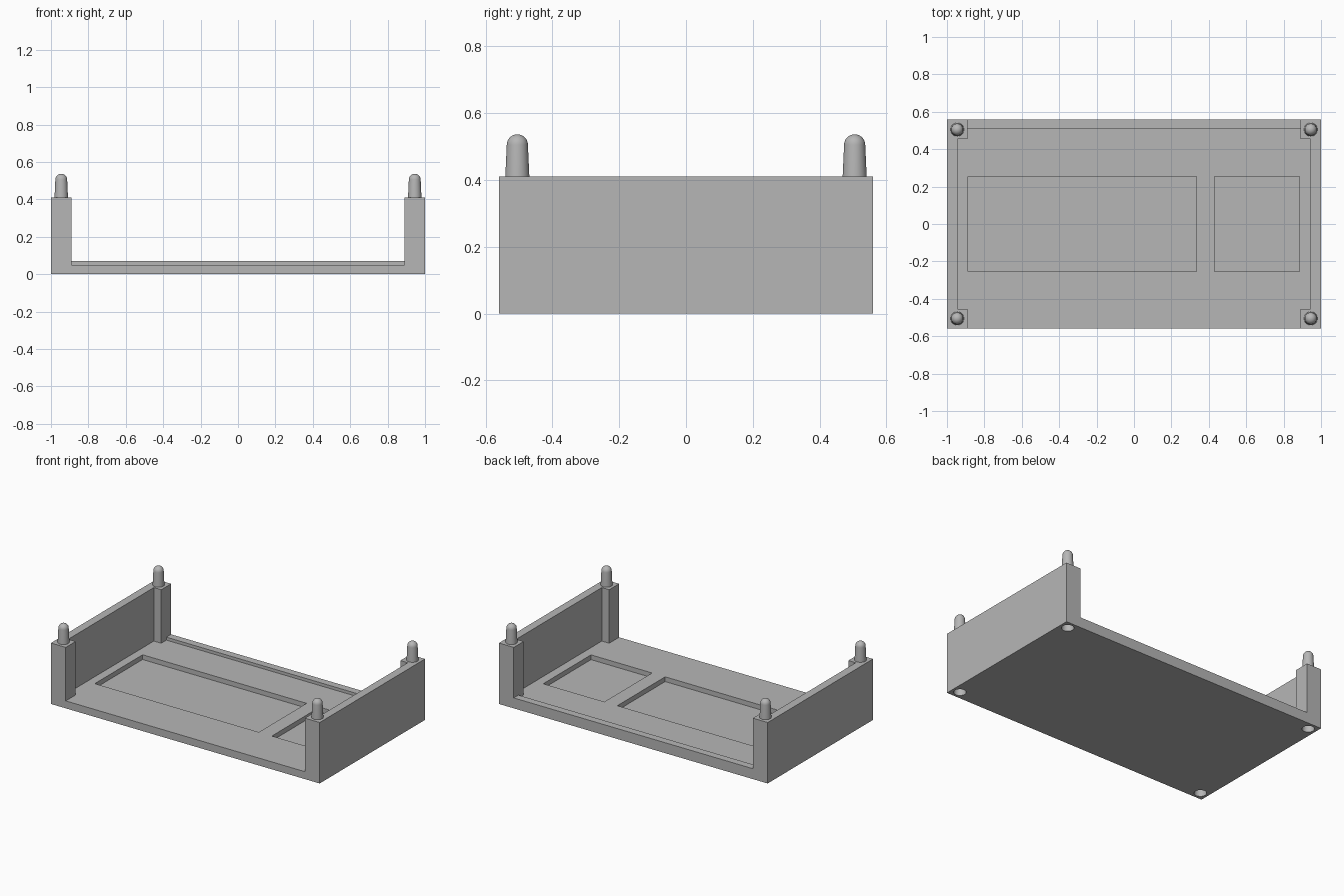
import bpy, bmesh, math

if "Cube" in bpy.data.objects:
    bpy.data.objects.remove(bpy.data.objects["Cube"])

HALF_Y = 0.56
HEIGHT = 0.41
FLOOR = 0.05
PIN_X, PIN_Y = 0.945, 0.505

grey = bpy.data.materials.new("plain grey")
grey.use_nodes = True
colour = (0.47, 0.47, 0.47, 1)
grey.diffuse_color = colour
grey.node_tree.nodes["Principled BSDF"].inputs["Base Color"].default_value = colour


def finish(name, bm):
    bmesh.ops.recalc_face_normals(bm, faces=bm.faces)
    mesh = bpy.data.meshes.new(name)
    bm.to_mesh(mesh)
    bm.free()
    mesh.materials.append(grey)
    obj = bpy.data.objects.new(name, mesh)
    bpy.context.collection.objects.link(obj)
    return obj


def prism(name, outline, z0, z1):
    """Extrude a plan outline from z0 to z1."""
    bm = bmesh.new()
    face = bm.faces.new([bm.verts.new((x, y, z0)) for x, y in outline])
    top = bmesh.ops.extrude_face_region(bm, geom=[face])["geom"]
    verts = [v for v in top if isinstance(v, bmesh.types.BMVert)]
    bmesh.ops.translate(bm, verts=verts, vec=(0, 0, z1 - z0))
    return finish(name, bm)


def box(name, x0, x1, y0, y1, z0, z1):
    return prism(name, [(x0, y0), (x1, y0), (x1, y1), (x0, y1)], z0, z1)


def peg(name, x, y, z, r, height, below=0):
    """Tapered round peg with a domed top, optionally extended downwards."""
    tip = r * 0.88
    profile = [(0, -below), (r, -below), (r, 0)]
    for i in range(9):
        a = math.radians(90 * i / 8)
        profile.append((tip * math.cos(a), height - tip + tip * math.sin(a)))
    profile[-1] = (0, height)
    bm = bmesh.new()
    verts = [bm.verts.new((x + px, y, z + pz)) for px, pz in profile]
    edges = [bm.edges.new(pair) for pair in zip(verts, verts[1:])]
    bmesh.ops.spin(bm, geom=verts + edges, cent=(x, y, 0), axis=(0, 0, 1),
                   angle=math.tau, steps=32)
    bmesh.ops.remove_doubles(bm, verts=bm.verts, dist=0.0005)
    return finish(name, bm)


def smooth(obj):
    bpy.ops.object.select_all(action="DESELECT")
    obj.select_set(True)
    bpy.context.view_layer.objects.active = obj
    bpy.ops.object.shade_smooth_by_angle(angle=math.radians(35))


def cut(target, cutter):
    mod = target.modifiers.new("cut", "BOOLEAN")
    mod.operation = "DIFFERENCE"
    mod.solver = "EXACT"
    mod.object = cutter
    bpy.context.view_layer.objects.active = target
    bpy.ops.object.modifier_apply(modifier=mod.name)
    bpy.data.objects.remove(cutter)


# Tray body, hollowed to leave side walls and square corner posts
tray = box("tray_body", -1, 1, -HALF_Y, HALF_Y, 0, HEIGHT)
post_x, post_y, wall_x, lip_y = 0.89, 0.455, 0.945, 0.51
right_side = [(post_x, -1), (post_x, -post_y), (wall_x, -post_y),
              (wall_x, post_y), (post_x, post_y), (post_x, lip_y)]
left_side = [(-x, y) for x, y in reversed(right_side)]
cut(tray, prism("cavity", right_side + left_side, FLOOR, 1))

# Low lip along the back
cut(tray, box("lip_cut", -post_x, post_x, 0.4, 1, 0.07, 1))

# Shallow pockets in the floor
for x0, x1 in [(-0.888, 0.333), (0.43, 0.885)]:
    cut(tray, box("pocket", x0, x1, -0.254, 0.254, 0.018, 0.2))

# Stacking pins on the posts, with matching sockets underneath
for side, sx in [("right", -1), ("left", 1)]:
    for end, sy in [("front", -1), ("back", 1)]:
        x, y = sx * PIN_X, sy * PIN_Y
        cut(tray, peg("socket", x, y, 0, 0.038, 0.13, below=0.05))
        smooth(peg(f"{end}_{side}_pin", x, y, HEIGHT, 0.036, 0.127))
smooth(tray)
